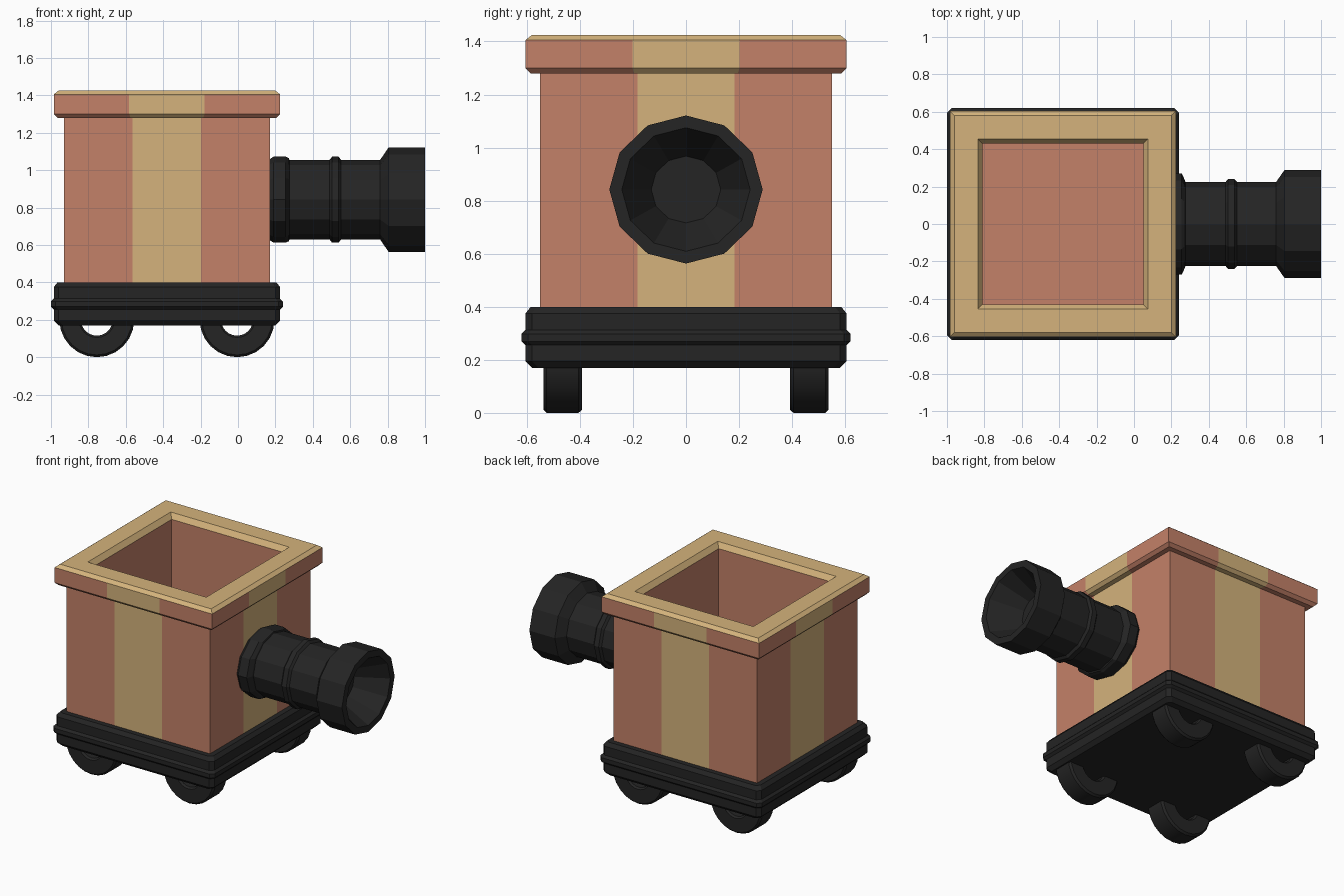
import bpy, bmesh
from math import sin, cos, pi

if "Cube" in bpy.data.objects:
    bpy.data.objects.remove(bpy.data.objects["Cube"])

CX = -0.38  # centre of the box in x


def material(name, rgb):
    m = bpy.data.materials.new(name)
    m.diffuse_color = (*rgb, 1)
    m.use_nodes = True
    m.node_tree.nodes["Principled BSDF"].inputs["Base Color"].default_value = m.diffuse_color
    return m


CLAY = material("terracotta", (0.55, 0.22, 0.14))
TAN = material("tan", (0.66, 0.45, 0.20))
BLACK = material("black", (0.018, 0.018, 0.018))


def loft(name, rings, mats, closed=False, pick=None):
    """Skin a list of equal-length point rings; cap the ends or close the loop."""
    bm = bmesh.new()
    vr = [[bm.verts.new(p) for p in ring] for ring in rings]
    n = len(vr[0])
    for i in range(len(vr) if closed else len(vr) - 1):
        a, b = vr[i], vr[(i + 1) % len(vr)]
        for k in range(n):
            f = bm.faces.new((a[k], a[(k + 1) % n], b[(k + 1) % n], b[k]))
            if pick:
                f.material_index = pick(i, k)
    if not closed:
        bm.faces.new(vr[0])
        bm.faces.new(vr[-1])
    bmesh.ops.recalc_face_normals(bm, faces=bm.faces)
    me = bpy.data.meshes.new(name)
    bm.to_mesh(me)
    bm.free()
    for m in mats:
        me.materials.append(m)
    ob = bpy.data.objects.new(name, me)
    bpy.context.collection.objects.link(ob)
    return ob


def square(h, z, steps):
    """Square ring; each side runs through the fractions in steps (-1..1)."""
    pts = []
    for q in range(4):
        c, s = round(cos(q * pi / 2)), round(sin(q * pi / 2))
        for t in steps:
            x, y = h * t, -h
            pts.append((CX + c * x - s * y, s * x + c * y, z))
    return pts


# Open box with rim: sides split in thirds, the middle third is the stripe
box = [(0.55, 0.38), (0.55, 1.28), (0.585, 1.28), (0.605, 1.30), (0.605, 1.405),
       (0.58, 1.425), (0.455, 1.425), (0.43, 1.39), (0.43, 0.41)]
loft("striped_box", [square(h, z, (-1, -1/3, 1/3)) for h, z in box], [CLAY, TAN],
     pick=lambda i, k: int(4 <= i <= 6 or (i < 4 and k % 3 == 1)))

# Base plate with chamfered corners and a bead round the middle
base = [(0.58, 0.17), (0.605, 0.195), (0.605, 0.255), (0.62, 0.27), (0.62, 0.298),
        (0.605, 0.313), (0.605, 0.375), (0.585, 0.40)]
loft("base_plate", [square(h, z, (-0.96, 0.96)) for h, z in base], [BLACK])

# Barrel: twelve-sided stations (x, y radius, z radius), ending in a hollow flare
barrel = [(0.15, 0.255, 0.218), (0.172, 0.255, 0.218), (0.19, 0.27, 0.23),
          (0.255, 0.27, 0.23), (0.272, 0.235, 0.222), (0.275, 0.225, 0.213),
          (0.49, 0.225, 0.213), (0.503, 0.24, 0.23), (0.538, 0.24, 0.23),
          (0.551, 0.225, 0.213), (0.76, 0.225, 0.213), (0.805, 0.289, 0.279),
          (1.0, 0.289, 0.279), (1.0, 0.242, 0.233), (0.80, 0.131, 0.126)]
loft("barrel", [[(x, ry * cos(k * pi / 6), 0.842 + rz * sin(k * pi / 6))
                 for k in range(12)] for x, ry, rz in barrel], [BLACK])

# Four ring wheels: chamfered section (radius, y offset) swept round
section = [(0.085, -0.06), (0.095, -0.073), (0.188, -0.073), (0.2, -0.06),
           (0.2, 0.06), (0.188, 0.073), (0.095, 0.073), (0.085, 0.06)]
for end, wx in (("front", -0.005), ("rear", -0.755)):
    for side, wy in (("right", -0.465), ("left", 0.465)):
        rings = [[(wx + r * cos(a), wy + y, 0.2 + r * sin(a)) for r, y in section]
                 for a in (k * pi / 12 for k in range(24))]
        wheel = loft(f"{end}_{side}_wheel", rings, [BLACK], closed=True)
        bpy.ops.object.select_all(action='DESELECT')
        wheel.select_set(True)
        bpy.context.view_layer.objects.active = wheel
        bpy.ops.object.shade_smooth_by_angle(angle=0.6)
